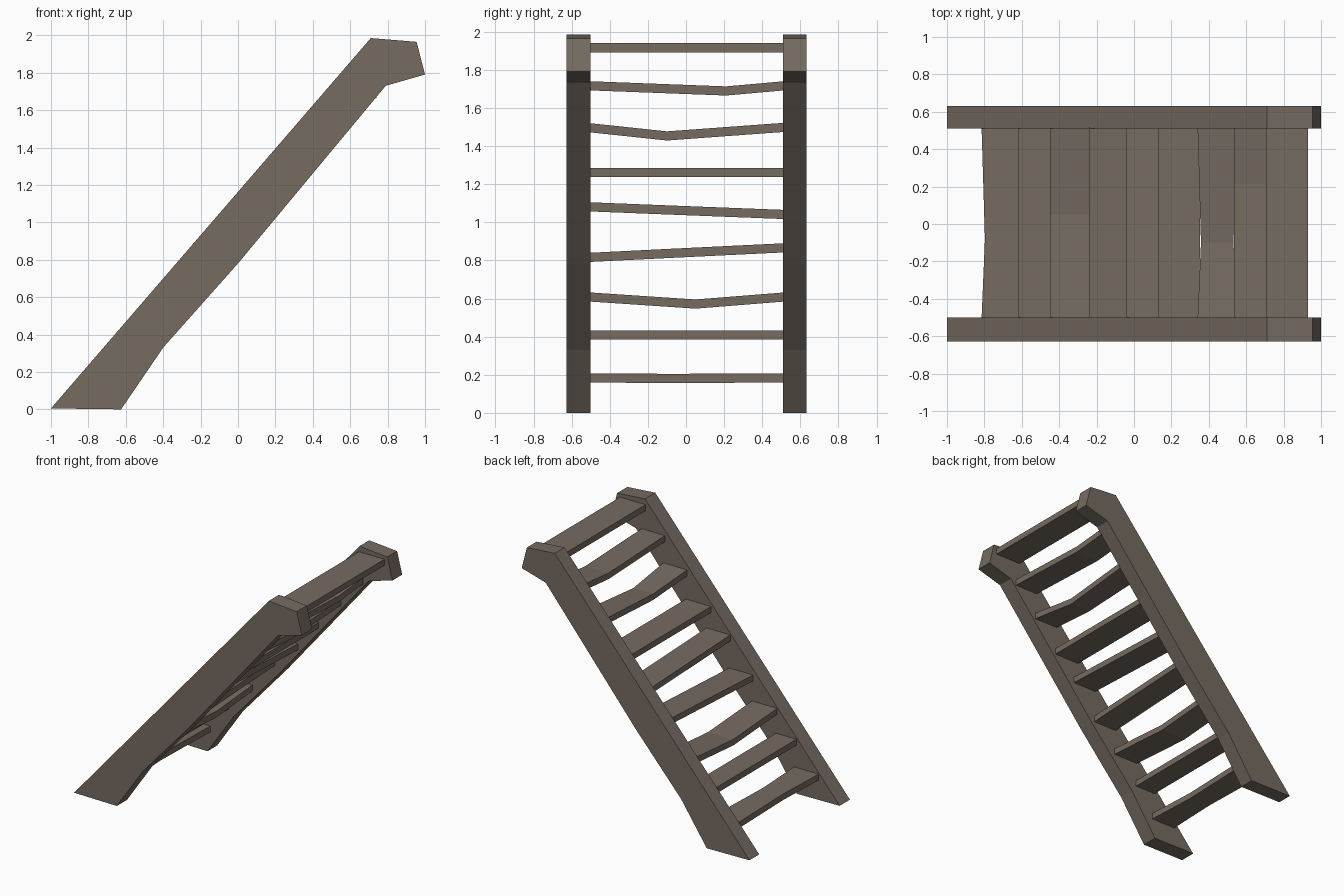
import bpy, bmesh

if "Cube" in bpy.data.objects:
    bpy.data.objects.remove(bpy.data.objects["Cube"])

# Single weathered wood colour
wood = bpy.data.materials.new("weathered_wood")
wood.diffuse_color = (0.18, 0.147, 0.12, 1)
wood.use_nodes = True
wood.node_tree.nodes["Principled BSDF"].inputs["Base Color"].default_value = wood.diffuse_color


def loft(name, sections):
    """Join matching cross-section loops into one closed solid."""
    bm = bmesh.new()
    rings = [[bm.verts.new(p) for p in s] for s in sections]
    n = len(rings[0])
    for a, b in zip(rings, rings[1:]):
        for i in range(n):
            j = (i + 1) % n
            bm.faces.new((a[i], a[j], b[j], b[i]))
    bm.faces.new(rings[0])
    bm.faces.new(rings[-1])
    bmesh.ops.recalc_face_normals(bm, faces=bm.faces)
    mesh = bpy.data.meshes.new(name)
    bm.to_mesh(mesh)
    bm.free()
    mesh.materials.append(wood)
    ob = bpy.data.objects.new(name, mesh)
    bpy.context.collection.objects.link(ob)
    return ob


# Side stringers: sloping board with a cut foot and a blunt head
profile = [(-1, 0.005), (-0.625, 0), (-0.4, 0.33), (0, 0.78),
           (0.79, 1.73), (1, 1.79), (0.955, 1.965), (0.71, 1.985)]
for side, y0, y1 in (("front", -0.628, -0.5), ("back", 0.51, 0.632)):
    loft(side + "_stringer", [[(x, y, z) for x, z in profile] for y in (y0, y1)])

# Treads: left x, right x, bend y, top z at front / bend / back, pinch at bend
treads = [
    (-0.815, -0.60, -0.08, 0.207, 0.205, 0.207, 0.018),
    (-0.62, -0.44, 0, 0.432, 0.432, 0.432, 0),
    (-0.45, -0.23, 0.05, 0.632, 0.595, 0.632, 0),
    (-0.24, -0.03, 0, 0.84, 0.865, 0.89, 0),
    (-0.04, 0.17, 0, 1.105, 1.085, 1.065, 0),
    (0.13, 0.352, 0, 1.285, 1.285, 1.285, 0),
    (0.34, 0.55, -0.1, 1.52, 1.477, 1.522, 0.018),
    (0.535, 0.74, 0.21, 1.74, 1.713, 1.74, 0),
    (0.705, 0.93, 0, 1.94, 1.94, 1.94, 0),
]
for k, (x0, x1, yb, zf, zb, zr, pinch) in enumerate(treads, 1):
    loft(f"tread_{k}", [
        [(x0 + p, y, z - 0.048), (x1 - p, y, z - 0.048), (x1 - p, y, z), (x0 + p, y, z)]
        for y, z, p in ((-0.505, zf, 0), (yb, zb, pinch), (0.515, zr, 0))])
